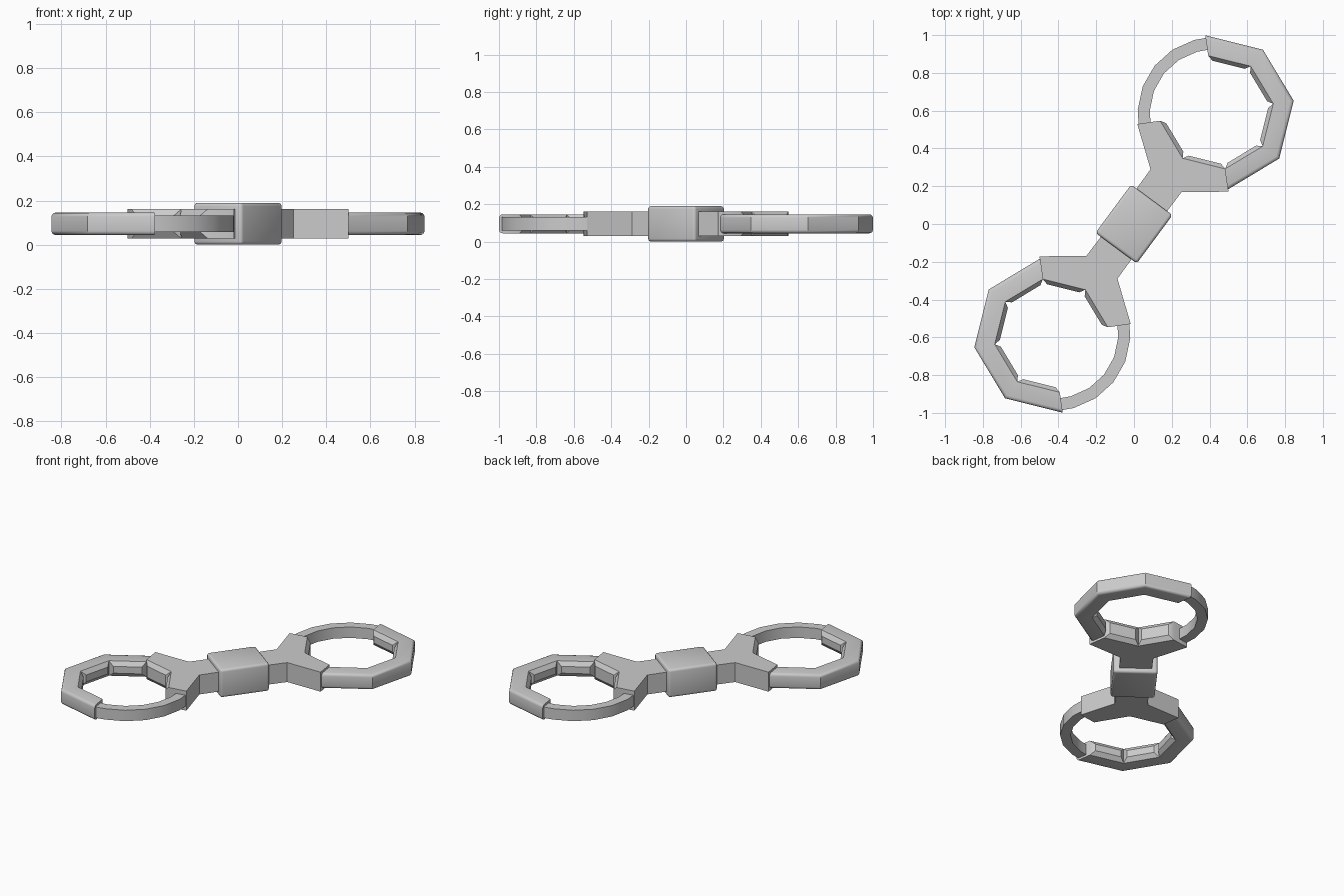
import bpy, bmesh, math
from mathutils import Matrix, Vector

if "Cube" in bpy.data.objects:
    bpy.data.objects.remove(bpy.data.objects["Cube"])

ZC = 0.095            # mid height of everything
AXIS = 53.5           # direction of the long axis, degrees
CUFF = 0.736          # distance from origin to cuff centre
R_OUT, R_IN = 0.412, 0.303


def polar(r, deg, cx=CUFF, cy=0.0):
    a = math.radians(deg)
    return (cx + r * math.cos(a), cy + r * math.sin(a))


def radius(v):
    return math.hypot(v.co.x - CUFF, v.co.y)


def finish(bm, name, turn):
    bm.transform(Matrix.Translation((0, 0, ZC)) @ Matrix.Rotation(math.radians(turn), 4, 'Z'))
    me = bpy.data.meshes.new(name)
    bm.to_mesh(me)
    bm.free()
    ob = bpy.data.objects.new(name, me)
    bpy.context.collection.objects.link(ob)
    bpy.context.view_layer.objects.active = ob
    for o in bpy.context.selected_objects:
        o.select_set(False)
    ob.select_set(True)
    bpy.ops.object.shade_smooth_by_angle(angle=math.radians(32))
    return ob


def strip(outer, inner, h):
    """Arc of box segments between an outer and an inner path."""
    bm = bmesh.new()
    rows = [[bm.verts.new((*p, z)) for p, z in ((o, h), (i, h), (i, -h), (o, -h))]
            for o, i in zip(outer, inner)]
    for a, b in zip(rows, rows[1:]):
        for k in range(4):
            n = (k + 1) % 4
            bm.faces.new((a[k], a[n], b[n], b[k]))
    bm.faces.new(rows[0])
    bm.faces.new(rows[-1])
    bmesh.ops.recalc_face_normals(bm, faces=bm.faces)
    return bm


def prism(points, h):
    bm = bmesh.new()
    f = bm.faces.new([bm.verts.new((*p, -h)) for p in points])
    top = bmesh.ops.extrude_face_region(bm, geom=[f])['geom']
    bmesh.ops.translate(bm, vec=(0, 0, 2 * h), verts=[e for e in top if isinstance(e, bmesh.types.BMVert)])
    bmesh.ops.recalc_face_normals(bm, faces=bm.faces)
    return bm


def pads(bm):
    """Raised, tapered pads on the faces that look into the cuff."""
    faces = [f for f in bm.faces if all(abs(radius(v) - R_IN) < 0.002 for v in f.verts)
             and abs(f.normal.z) < 0.1]
    bmesh.ops.inset_individual(bm, faces=faces, thickness=0.028, depth=0.021, use_even_offset=True)


# Centre block
bm = bmesh.new()
bmesh.ops.create_cube(bm, size=1, matrix=Matrix.Diagonal((0.318, 0.272, 2 * ZC, 1)))
bmesh.ops.bevel(bm, geom=bm.edges[:], offset=0.016, segments=3, profile=0.5, affect='EDGES')
finish(bm, "centre_block", AXIS)

for side, turn in (("upper", AXIS), ("lower", AXIS + 180)):
    # Heavy half: four sides of an octagon with rounded outer edges
    angs = [45 - 45 * k for k in range(5)]
    bm = strip([polar(R_OUT, a) for a in angs], [polar(R_IN, a) for a in angs], 0.051)
    rim = [e for e in bm.edges if all(radius(v) > 0.4 for v in e.verts)
           and abs(e.verts[0].co.z - e.verts[1].co.z) < 1e-4
           and len(e.link_faces) == 2 and e.calc_length() > 0.2]
    bmesh.ops.bevel(bm, geom=rim, offset=0.018, segments=3, profile=0.5, affect='EDGES')
    pads(bm)
    finish(bm, side + "_heavy_ring", turn)

    # Forked yoke joining the cuff to the block
    outline = [(0.10, 0.10), (0.285, 0.102), polar(0.425, 135), polar(R_IN, 135), polar(R_IN, 180),
               polar(R_IN, 225), polar(0.425, 225), (0.285, -0.102), (0.10, -0.10)]
    bm = prism(outline, 0.066)
    pads(bm)
    finish(bm, side + "_yoke", turn)

    # Thin swinging arm
    angs = [136] + [123.5 - 18 * k for k in range(5)] + [42]
    c = (CUFF - 0.015, 0.007)
    bm = strip([polar(0.404, a, *c) for a in angs], [polar(0.34, a, *c) for a in angs], 0.037)
    finish(bm, side + "_thin_arm", turn)
